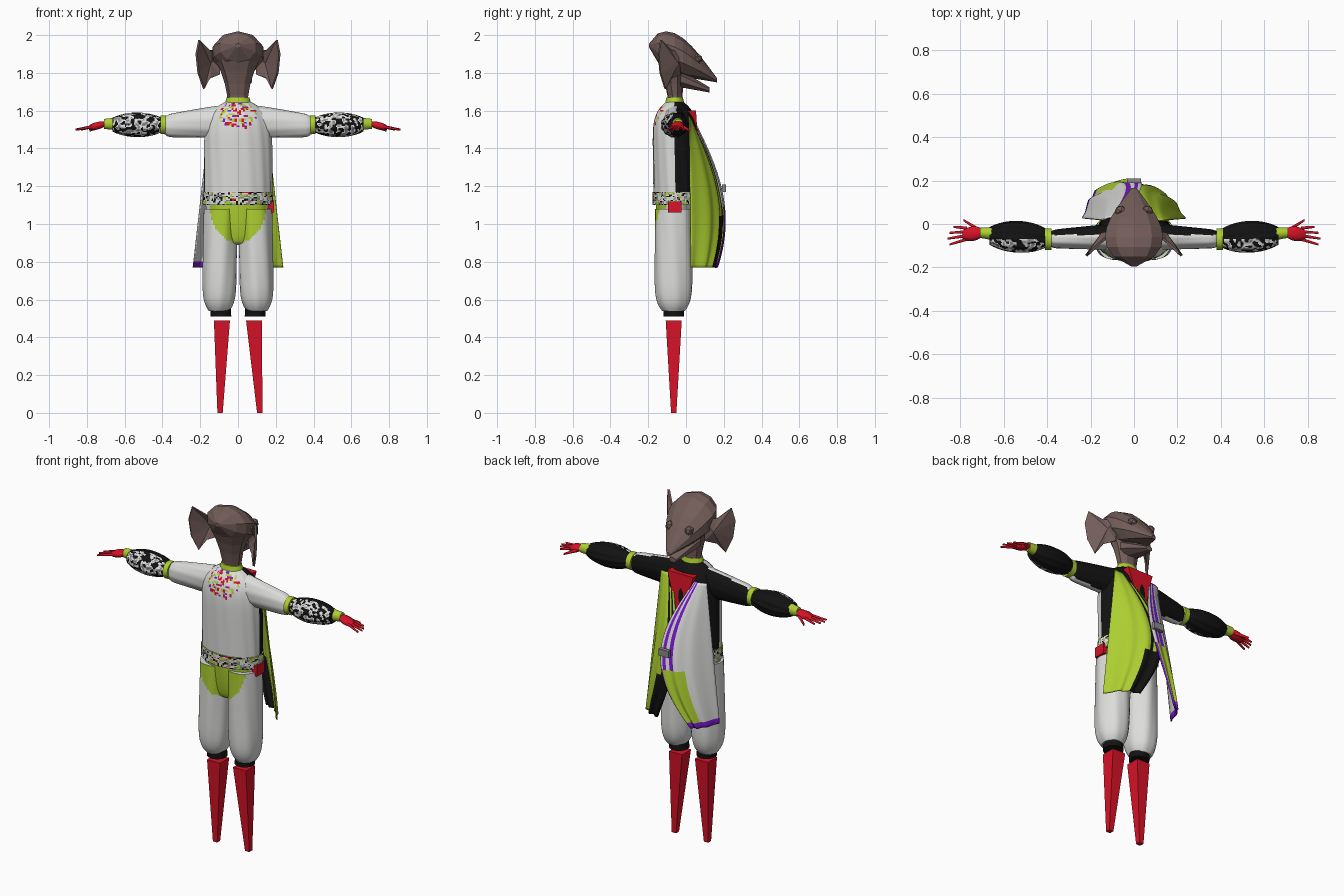
import bpy, bmesh, math
from mathutils import Vector, noise

if "Cube" in bpy.data.objects:
    bpy.data.objects.remove(bpy.data.objects["Cube"])

COLOURS = {
    "white": (0.72, 0.72, 0.71), "black": (0.006, 0.006, 0.006),
    "lime": (0.42, 0.62, 0.03), "red": (0.68, 0.006, 0.02),
    "brown": (0.17, 0.11, 0.1), "purple": (0.19, 0.01, 0.62),
    "grey": (0.25, 0.25, 0.25),
}
NAMES = list(COLOURS)
MATERIALS = []
for colour_name, rgb in COLOURS.items():
    material = bpy.data.materials.new(colour_name)
    material.use_nodes = True
    material.diffuse_color = (*rgb, 1)
    material.node_tree.nodes["Principled BSDF"].inputs["Base Color"].default_value = (*rgb, 1)
    MATERIALS.append(material)


def finish(bm, name, colour, smooth=True):
    """Turn a bmesh into an object; colour is a name or a rule on (face centre, face index)."""
    for index, face in enumerate(bm.faces):
        pick = colour(face.calc_center_median(), index) if callable(colour) else colour
        face.material_index = NAMES.index(pick)
        face.smooth = smooth and len(face.verts) < 5
    bmesh.ops.recalc_face_normals(bm, faces=bm.faces)
    mesh = bpy.data.meshes.new(name)
    bm.to_mesh(mesh)
    bm.free()
    for material in MATERIALS:
        mesh.materials.append(material)
    ob = bpy.data.objects.new(name, mesh)
    bpy.context.collection.objects.link(ob)
    return ob


def skin(bm, grid, closed):
    """Join a grid of points with quads."""
    rows = [[bm.verts.new(point) for point in row] for row in grid]
    for row, following in zip(rows, rows[1:]):
        for i in range(len(row) if closed else len(row) - 1):
            j = (i + 1) % len(row)
            bm.faces.new((row[i], row[j], following[j], following[i]))
    return rows


def straight(s):
    return 1


def taper(end_scale):
    return lambda s: 1 + (end_scale - 1) * s


def puff(s):
    return math.sin(math.pi * (0.1 + 0.8 * s)) ** 0.5


def loft(name, colour, start, end, radii, shape=straight, axis="z", segs=32, steps=4,
         side=1, ripple=0, folds=9, arch=0, smooth=True):
    """Skin ellipses along a line; shape scales the radii along the way."""
    start, end = Vector(start), Vector(end)
    across = [i for i in range(3) if i != "xyz".index(axis)]
    grid = []
    for step in range(steps + 1):
        s = step / steps
        centre = start.lerp(end, s)
        centre.z += arch * math.sin(math.pi * s)
        row = []
        for i in range(segs):
            angle = math.tau * (i + 0.5) / segs
            scale = shape(s) * (1 + ripple * math.sin(folds * angle + 3 * s))
            point = centre.copy()
            point[across[0]] += radii[0] * scale * math.cos(angle)
            point[across[1]] += radii[1] * scale * math.sin(angle)
            point.x *= side
            row.append(point)
        grid.append(row)
    bm = bmesh.new()
    rows = skin(bm, grid, True)
    bm.faces.new(rows[0])
    bm.faces.new(rows[-1])
    return finish(bm, name, colour, smooth)


def block(name, colour, start, end, radii, shape=straight, side=1):
    """Four-sided, flat-faced loft."""
    loft(name, colour, start, end, radii, shape, segs=4, steps=1, side=side, smooth=False)


def drape(name, rule, side, swing, lift, across=40, down=50):
    """Wrapped cloth panel bulging forward; the rule takes (across, height, down)."""
    grid = []
    for j in range(down + 1):
        v = j / down
        inner = 0.08 - 0.13 * math.sin(math.pi * v) + swing * v * v
        outer = 0.15 + 0.09 * v
        bulge = lift + 0.17 * math.sin(2.3 * v)
        row = []
        for i in range(across + 1):
            u = i / across
            fold = 0.008 * v * math.sin(20 * u)
            y = 0.02 + bulge * (1 - u ** 2.5) + fold
            row.append((side * (inner + (outer - inner) * u), y, 1.57 - 0.8 * v))
        grid.append(row)
    bm = bmesh.new()
    skin(bm, grid, False)
    total = across * down
    ob = finish(bm, name, lambda c, i: rule(i % across / across, c.z, i / total))
    ob.modifiers.new("thickness", "SOLIDIFY").thickness = 0.006


def speckle(centre, choices):
    value = noise.noise(centre * 50) * 0.9 + 0.5
    return choices[max(0, min(len(choices) - 1, int(value * len(choices))))]


# Colour rules for the clothes
def torso_rule(c, i):
    if c.y > -0.06:
        return "black"
    if (c.x / 0.1) ** 2 + ((c.z - 1.58) / 0.08) ** 2 < 1:
        return speckle(c, ["red", "purple", "white", "white", "white", "lime", "red"])
    return "white"


def waist_rule(c, i):
    accent = "red" if abs(c.x) < 0.07 else "grey"
    return speckle(c, ["lime", "grey", "white", "white", "black", accent])


def seat_rule(c, i):
    inside = (c.x / 0.15) ** 2 + ((c.z - 1.1) / 0.2) ** 2 < 1
    return "lime" if inside and c.y < -0.085 else "white"


def sleeve_rule(c, i):
    return "white" if c.y < -0.05 else "black"


def forearm_rule(c, i):
    if c.y > -0.07:
        return "black"
    return speckle(c, ["black", "black", "black", "white", "white", "grey"])


def left_rule(u, z, v):
    if z < 1.04:
        return "black" if u < 0.42 else "lime"
    return "black" if 0.06 < u < 0.13 or 0.2 < u < 0.3 else "lime"


def right_rule(u, z, v):
    if v > 0.96:
        return "purple"
    if z < 1.09:
        return "purple" if u < 0.05 else "lime" if u < 0.55 else "white"
    return "purple" if 0.06 < u < 0.15 or 0.2 < u < 0.32 else "white"


# Torso, waist and hips
loft("torso", torso_rule, (0, -0.05, 1.1), (0, -0.06, 1.65), (0.18, 0.12),
     lambda s: 1 - 0.67 * s ** 10, segs=80, steps=60, ripple=0.012, folds=15)
loft("waistband", waist_rule, (0, -0.05, 1.1), (0, -0.05, 1.17), (0.185, 0.127),
     segs=110, steps=10, ripple=0.01, folds=30)
loft("collar", "lime", (0, -0.06, 1.62), (0, -0.06, 1.67), (0.075, 0.055), taper(0.8))
loft("hips", seat_rule, (0, -0.065, 0.89), (0, -0.06, 1.12), (0.175, 0.1),
     lambda s: 0.3 + 0.7 * s ** 0.25, segs=72, steps=30, ripple=0.01)
block("chest_block", "red", (0, 0.05, 1.4), (0, 0, 1.6), (0.12, 0.075), lambda s: 0.3 + 0.7 * s)
block("hip_block", "red", (0.16, -0.06, 1.06), (0.16, -0.06, 1.12), (0.045, 0.05))

# Wrapped front panels and their clasp
drape("left_front_panel", left_rule, 1, 0, 0)
drape("right_front_panel", right_rule, -1, 0.06, 0.015)
block("front_clasp", "grey", (0, 0.2, 1.17), (0, 0.2, 1.21), (0.045, 0.015))

for side, label in ((1, "left_"), (-1, "right_")):
    # Legs
    loft(label + "trouser", seat_rule, (0.1, -0.065, 0.54), (0.09, -0.065, 1.08), (0.09, 0.1),
         lambda s: 1 - 0.4 * (1 - s) ** 12, segs=48, steps=45, side=side, ripple=0.02, folds=7)
    loft(label + "ankle_cuff", "black", (0.09, -0.065, 0.51), (0.095, -0.065, 0.58),
         (0.055, 0.055), side=side)
    foot = 0.115 if side > 0 else 0.095
    block(label + "shin", "red", (foot, -0.065, 0), (0.085, -0.065, 0.49), (0.06, 0.06),
          lambda s: 0.33 + 0.67 * s, side)

    # Sleeves, cuffs and hands
    loft(label + "upper_sleeve", sleeve_rule, (0.11, -0.06, 1.54), (0.39, -0.07, 1.52), (0.06, 0.085),
         lambda s: 1 - 0.3 * s - 0.2 * s ** 20, "x", segs=40, steps=24, side=side, ripple=0.02)
    loft(label + "elbow_band", "lime", (0.38, -0.07, 1.525), (0.41, -0.07, 1.525), (0.05, 0.05),
         axis="x", side=side)
    loft(label + "forearm_sleeve", forearm_rule, (0.4, -0.065, 1.525), (0.665, -0.055, 1.525),
         (0.072, 0.064), puff, "x", segs=80, steps=56, side=side, ripple=0.03, folds=11)
    loft(label + "wrist_band", "lime", (0.65, -0.045, 1.53), (0.71, -0.04, 1.53), (0.03, 0.033),
         taper(0.8), "x", side=side)
    loft(label + "palm", "red", (0.7, -0.04, 1.53), (0.79, -0.05, 1.51), (0.037, 0.022),
         puff, "x", segs=8, side=side)
    for finger in range(4):
        spread = 0.017 * finger - 0.025
        reach = 0.84 + 0.02 * math.sin(finger + 0.6)
        loft(f"{label}finger_{finger + 1}", "red", (0.77, spread - 0.045, 1.515),
             (reach, 1.6 * spread - 0.055, 1.5), (0.009, 0.009), taper(0.6), "x", segs=6, side=side)
    loft(label + "thumb", "red", (0.72, -0.025, 1.52), (0.785, 0.018, 1.495), (0.012, 0.012),
         taper(0.5), "x", segs=6, side=side)

    # Ears: cupped fans swept backwards
    bm = bmesh.new()
    outline = [(0.1, 1.92), (0.15, 1.92), (0.21, 1.975), (0.225, 1.9),
               (0.215, 1.8), (0.185, 1.715), (0.15, 1.77), (0.1, 1.79)]
    rim = [bm.verts.new((x * side, 0.06 - 0.9 * x, z)) for x, z in outline]
    hub = bm.verts.new((0.15 * side, -0.04, 1.85))
    for a, b in zip(rim, rim[1:] + rim[:1]):
        bm.faces.new((a, b, hub))
    ear = finish(bm, label + "ear", "brown", False)
    ear.modifiers.new("thickness", "SOLIDIFY").thickness = 0.012

    # Eyes with brows
    for part, z, radius in (("eye", 1.845, 0.022), ("brow", 1.875, 0.028)):
        bm = bmesh.new()
        bmesh.ops.create_icosphere(bm, subdivisions=1, radius=radius)
        bmesh.ops.translate(bm, verts=bm.verts, vec=(0.062 * side, 0.06, z))
        finish(bm, label + part, "brown", False)

# Head with pointed snout
loft("neck", "brown", (0, -0.055, 1.62), (0, -0.07, 1.87), (0.12, 0.085),
     lambda s: 0.45 + 0.55 * s * s, segs=9, smooth=False)
loft("cranium", "brown", (0, -0.195, 1.945), (0, 0.165, 1.76), (0.138, 0.105),
     lambda s: 0.1 + 0.92 * math.sin(math.pi * s ** 0.7), "y", segs=10, steps=8, arch=0.03, smooth=False)
loft("jaw", "brown", (0, -0.03, 1.77), (0, 0.125, 1.71), (0.08, 0.05),
     taper(0.3), "y", segs=8, smooth=False)
